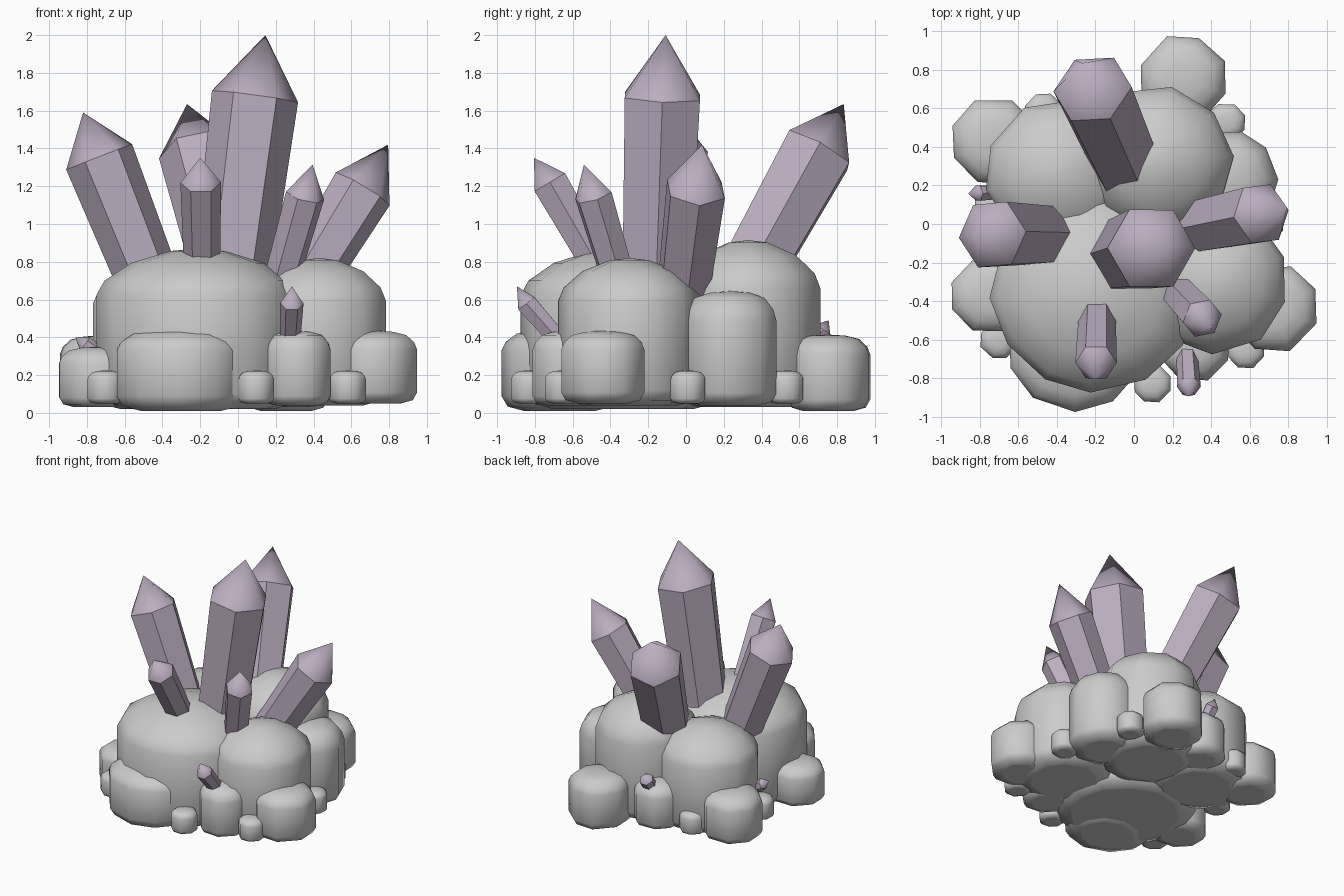
import bpy, bmesh, math, random
from mathutils import Vector

if "Cube" in bpy.data.objects:
    bpy.data.objects.remove(bpy.data.objects["Cube"])

random.seed(4)
mat = bpy.data.materials.new("pale_violet")
mat.diffuse_color = (0.50, 0.42, 0.53, 1)
mat.use_nodes = True
mat.node_tree.nodes["Principled BSDF"].inputs["Base Color"].default_value = mat.diffuse_color


def finish(bm, name):
    bmesh.ops.recalc_face_normals(bm, faces=bm.faces)
    me = bpy.data.meshes.new(name)
    bm.to_mesh(me)
    bm.free()
    ob = bpy.data.objects.new(name, me)
    bpy.context.collection.objects.link(ob)
    return ob


def loft(bm, rings):
    """Skin consecutive rings of vertices."""
    for a, b in zip(rings, rings[1:]):
        n = len(a)
        for i in range(n):
            bm.faces.new((a[i], a[(i + 1) % n], b[(i + 1) % n], b[i]))


def fan(bm, ring, tip):
    n = len(ring)
    return [bm.faces.new((ring[i], ring[(i + 1) % n], tip)) for i in range(n)]


# Boulder: flat underside, upright walls, low domed top
def rock(name, x, y, rx, ry, z0, z1, sides=10, turn=0.0):
    bm = bmesh.new()
    h = z1 - z0
    r = min(rx, ry)
    c = min(0.26 * r, 0.08) / r            # chamfer at the foot
    big = r > 0.3
    dome = [(1, .71), (.92, .80), (.66, .91), (.27, .985)] if big else \
           [(1, .74), (.93, .84), (.74, .94), (.42, .985)]
    prof = [(1 - 1.5 * c, 0), (1 - .4 * c, .3 * c * r / h), (1, c * r / h)] + dome
    ang = [turn + 2 * math.pi * (i + random.uniform(-.1, .1)) / sides for i in range(sides)]
    rad = [random.uniform(1.0, 1.05) for _ in ang]
    rings = [[bm.verts.new((x + rx * k * s * math.cos(a), y + ry * k * s * math.sin(a), z0 + h * t))
              for a, k in zip(ang, rad)] for s, t in prof]
    loft(bm, rings)
    bm.faces.new(rings[0])
    fan(bm, rings[-1], bm.verts.new((x, y, z1)))
    for f in bm.faces:
        f.smooth = True
    for v in rings[0]:
        for e in v.link_edges:
            if e.other_vert(v) in rings[0]:
                e.smooth = False
    return finish(bm, name)


# Crystal: six flat sides widening upward, smooth-shaded point
def crystal(name, base, shoulder, tip, r, turn=0.0):
    bm = bmesh.new()
    base, shoulder, tip = Vector(base), Vector(shoulder), Vector(tip)
    q = Vector((0, 0, 1)).rotation_difference(tip - base)
    rings = []
    for c, rr in ((base, r * .87), (shoulder, r)):
        rings.append([bm.verts.new(c + q @ Vector((rr * math.cos(a), rr * math.sin(a), 0)))
                      for a in (math.radians(turn + 60 * i) for i in range(6))])
    loft(bm, rings)
    bm.faces.new(rings[0])
    for f in fan(bm, rings[1], bm.verts.new(tip)):
        f.smooth = True
    for e in bm.edges:
        if not all(f.smooth for f in e.link_faces):
            e.smooth = False
    finish(bm, name).data.materials.append(mat)


# Large central boulders
rock("front_boulder", -.21, -.36, .52, .50, .02, .87, 12)
rock("right_boulder", .43, -.30, .36, .37, .04, .82, 10, .3)
rock("back_boulder", .13, .33, .37, .38, .03, .915, 10, .1)
rock("left_boulder", -.39, .26, .37, .37, .03, .80, 10, .2)
rock("right_back_boulder", .48, .235, .265, .255, .04, .645, 10)

# Medium rocks round the rim
rock("front_ledge_rock", -.30, -.67, .345, .30, .01, .445, 10, .3)
rock("front_right_rock", .315, -.625, .188, .19, .04, .435, 8, .39)
rock("outer_right_rock", .73, -.44, .225, .225, .05, .435, 8, .39)
rock("outer_back_rock", .255, .75, .23, .23, .01, .415, 8, .39)
rock("outer_left_rock", -.74, -.37, .21, .20, .03, .35, 8, .39)
rock("outer_left_back_rock", -.725, .43, .225, .225, .03, .41, 8, .39)
rock("rear_left_rock", -.15, .57, .20, .19, .04, .40, 8, .39)

# Pebbles
for i, (x, y) in enumerate([(.095, -.83), (.58, -.65), (-.70, -.60), (.48, .53),
                            (.68, .01), (-.47, .58), (-.73, .08)]):
    rock(f"pebble_{i + 1}", x, y, .1, .1, .05, .225, 8, .39)

# Crystals
crystal("main_crystal", (-.06, -.165, .5), (.09, -.125, 1.675), (.145, -.108, 2.0), .23, 0)
crystal("left_crystal", (-.435, -.06, .6), (-.735, -.055, 1.355), (-.82, -.05, 1.59), .188, 5)
crystal("back_crystal", (-.02, .26, .6), (-.215, .70, 1.39), (-.27, .835, 1.635), .208)
crystal("right_crystal", (.30, -.02, .6), (.66, .053, 1.185), (.795, .085, 1.42), .168, 8)
crystal("front_crystal", (-.19, -.42, .7), (-.197, -.72, 1.22), (-.20, -.805, 1.35), .108)
crystal("front_right_crystal", (.20, -.325, .6), (.355, -.49, 1.15), (.395, -.54, 1.315), .105, 10)
crystal("small_front_crystal", (.275, -.66, .37), (.285, -.845, .58), (.285, -.895, .67), .062)
crystal("small_left_crystal", (-.70, .165, .29), (-.81, .16, .365), (-.86, .158, .40), .045)
crystal("small_back_crystal", (-.14, .62, .30), (-.148, .725, .44), (-.15, .755, .49), .055)
